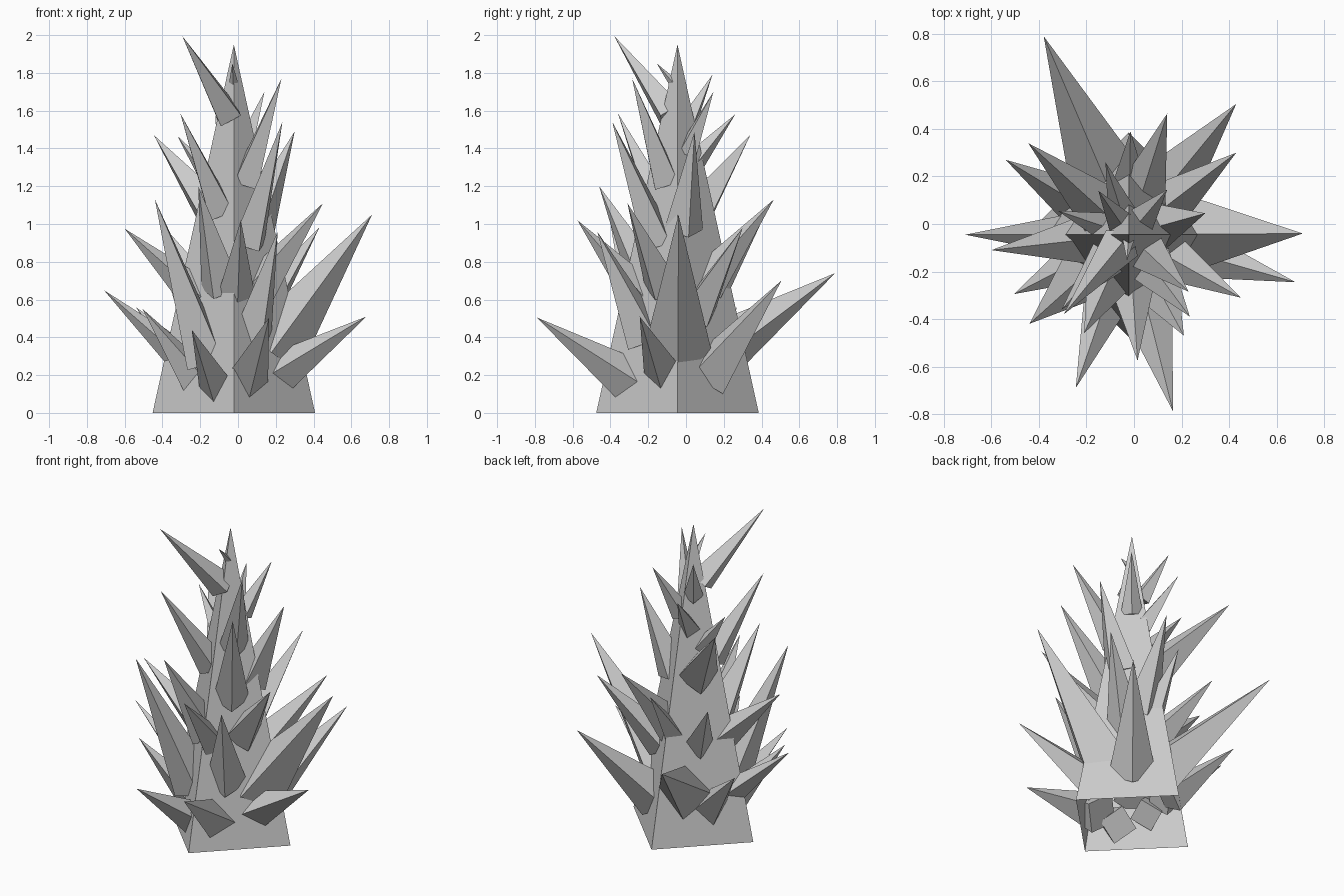
import bpy, bmesh
from mathutils import Vector

if "Cube" in bpy.data.objects:
    bpy.data.objects.remove(bpy.data.objects["Cube"])

CX, CY, R, H = -0.022, -0.045, 0.43, 1.95


def make(name, bm):
    me = bpy.data.meshes.new(name)
    bm.to_mesh(me)
    bm.free()
    ob = bpy.data.objects.new(name, me)
    bpy.context.collection.objects.link(ob)
    return ob


def pyramid(name, ring, tip, cap):
    bm = bmesh.new()
    base = [bm.verts.new(p) for p in ring]
    top = bm.verts.new(tip)
    for a, b in zip(base, base[1:] + base[:1]):
        bm.faces.new((a, b, top))
    if cap:
        bm.faces.new(base[::-1])
    return make(name, bm)


# trunk: open four-sided pyramid
c = Vector((CX, CY, 0))
pyramid("trunk", [c + Vector(v) * R for v in ((1, 0, 0), (0, 1, 0), (-1, 0, 0), (0, -1, 0))],
        c + Vector((0, 0, H)), False)


# branch spike: tip position and height of the tip above its root
def spike(name, x, y, z, rise, fat):
    tip = Vector((x, y, z))
    zb = z - rise
    out = Vector((x - CX, y - CY, 0)).normalized()
    root = Vector((CX, CY, zb)) + out * R * (1 - zb / H) * 0.55
    d = tip - root
    n = d.normalized()
    side = Vector((0, 0, 1)).cross(n).normalized()
    up = n.cross(side)
    r = d.length * fat
    ring = [root + v * r for v in (side, up, -side, -up)]
    pyramid(name, ring, tip, True)


TIERS = {
    "lower": (0.2, [
        (-.38, .79, .74, .44), (.43, .505, .70, .50), (.71, -.04, 1.05, .73),
        (.68, -.245, .51, .32), (.165, -.79, .505, .36), (-.245, -.69, .44, .33),
        (-.505, -.295, .55, .38), (-.54, .27, .56, .37)]),
    "middle": (0.19, [
        (.14, .465, 1.13, .45), (.43, .30, .98, .45), (.45, -.31, 1.11, .44),
        (.21, -.47, .96, .57), (.015, -.575, 1.02, .43), (-.21, -.46, 1.20, .54),
        (-.60, -.11, .975, .38), (-.015, .39, .99, .38), (-.36, .29, .95, .36),
        (-.445, .34, 1.47, .45), (.30, .045, 1.49, .52)]),
    "slim": (0.15, [
        (-.71, -.045, .65, .42), (-.44, -.42, 1.13, .85), (-.305, -.36, 1.585, .52),
        (.23, -.285, 1.77, .55), (.235, -.39, 1.54, .64), (-.295, -.38, 1.995, .42)]),
    "upper": (0.18, [
        (.14, .145, 1.70, .32), (-.12, .26, 1.58, .27), (-.15, .14, 1.79, .28),
        (-.03, -.155, 1.85, .10), (-.32, .055, 1.465, .28)]),
}
for tier, (fat, tips) in TIERS.items():
    for i, t in enumerate(tips):
        spike("%s_branch_%02d" % (tier, i), *t, fat)
